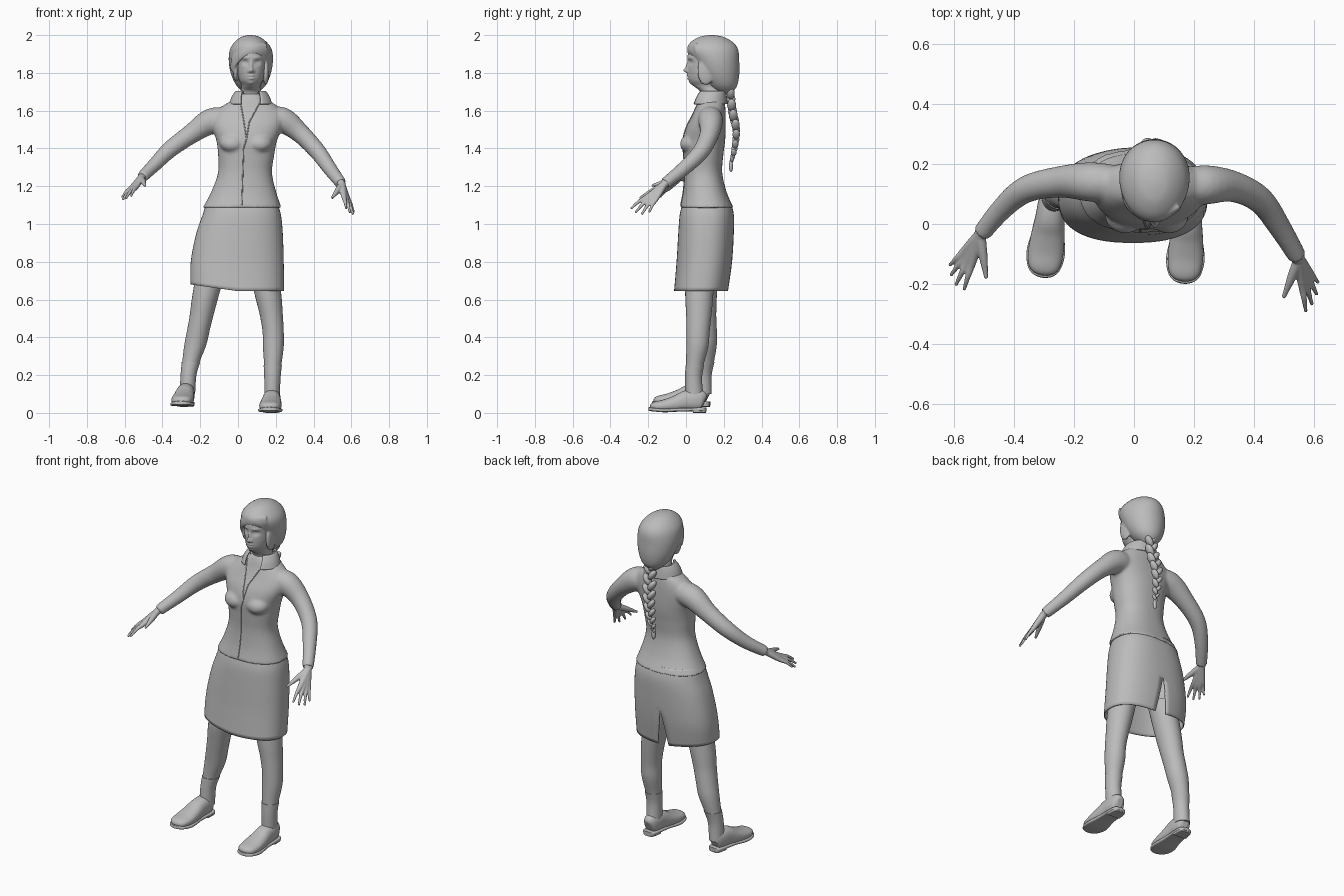
import bpy
import bmesh
from math import cos, sin, pi, exp, copysign
from mathutils import Vector, Matrix, Euler
from mathutils.bvhtree import BVHTree

if "Cube" in bpy.data.objects:
    bpy.data.objects.remove(bpy.data.objects["Cube"])

# One plain grey for the whole figure
grey = bpy.data.materials.new("plain grey")
grey.use_nodes = True
COLOUR = (0.5, 0.5, 0.5, 1)
grey.diffuse_color = COLOUR
grey.node_tree.nodes["Principled BSDF"].inputs["Base Color"].default_value = COLOUR


def interpolate(stations, steps):
    """Smooth path through stations of x, y, z, half width, half depth."""
    result = []
    last = len(stations) - 1
    for i in range(last):
        a, b, c, d = (stations[max(0, min(last, k))] for k in (i - 1, i, i + 1, i + 2))
        for s in range(steps):
            t = s / steps
            result.append([q + t / 2 * (r - p + t * (2 * p - 5 * q + 4 * r - w + t * (3 * (q - r) + w - p)))
                           for p, q, r, w in zip(a, b, c, d)])
    result.append(list(stations[-1]))
    return result


def loft(bm, stations, sides=32, follow=False, power=2, steps=5, gap=None, seam=0):
    """Skin oval sections; gap(z) leaves the tube open by that half angle at the seam."""
    path = interpolate(stations, steps)
    rings = []
    for i, (x, y, z, width, depth) in enumerate(path):
        u, v = Vector((1, 0, 0)), Vector((0, 1, 0))
        if follow:
            before, after = path[max(0, i - 1)], path[min(len(path) - 1, i + 1)]
            tangent = (Vector(after[:3]) - Vector(before[:3])).normalized()
            u = tangent.cross(Vector((0, 0, 1))).normalized()
            v = u.cross(tangent)
        g = gap(z) if gap else 0
        ring = []
        for j in range(sides + (1 if gap else 0)):
            a = seam + g + (2 * pi - 2 * g) * j / sides
            c, s = (copysign(abs(f) ** (2 / power), f) for f in (cos(a), sin(a)))
            ring.append(bm.verts.new(Vector((x, y, z)) + u * c * width + v * s * depth))
        rings.append(ring)
    for low, high in zip(rings, rings[1:]):
        for j in range(sides):
            k = (j + 1) % len(low)
            bm.faces.new((low[j], low[k], high[k], high[j]))
    if not gap:
        bm.faces.new(rings[0])
        bm.faces.new(rings[-1])


def ball(bm, centre, size, turn=(0, 0, 0)):
    matrix = Matrix.LocRotScale(Vector(centre), Euler(turn), Vector(size))
    bmesh.ops.create_uvsphere(bm, u_segments=20, v_segments=12, radius=1, matrix=matrix)


def finish(name, bm, voxel=0, smooth=0, thickness=0):
    bmesh.ops.remove_doubles(bm, verts=bm.verts, dist=0.0002)
    bmesh.ops.recalc_face_normals(bm, faces=bm.faces)
    for face in bm.faces:
        face.smooth = len(face.verts) < 5
    mesh = bpy.data.meshes.new(name)
    bm.to_mesh(mesh)
    bm.free()
    mesh.materials.append(grey)
    obj = bpy.data.objects.new(name, mesh)
    bpy.context.collection.objects.link(obj)
    if thickness:
        solid = obj.modifiers.new("thickness", "SOLIDIFY")
        solid.thickness = thickness
    if voxel:
        merge = obj.modifiers.new("merge", "REMESH")
        merge.mode = "VOXEL"
        merge.voxel_size = voxel
        merge.use_smooth_shade = True
    if smooth:
        relax = obj.modifiers.new("relax", "SMOOTH")
        relax.iterations = smooth
    return obj


# Jacket: torso, bust and sleeves merged together
bm = bmesh.new()
loft(bm, [(.022, .11, 1.085, .209, .142), (.03, .1, 1.17, .172, .115), (.037, .092, 1.27, .143, .1),
          (.043, .092, 1.36, .148, .105), (.046, .095, 1.44, .16, .112), (.05, .105, 1.51, .185, .105),
          (.057, .12, 1.57, .19, .09), (.062, .13, 1.62, .15, .078), (.066, .135, 1.66, .09, .07),
          (.067, .138, 1.69, .06, .06)], sides=48, power=2.3)
for x in (-.03, .115):
    ball(bm, (x, .03, 1.43), (.068, .064, .05), (.35, 0, 0))
loft(bm, [(-.04, .13, 1.55, .06, .06), (-.14, .14, 1.545, .066, .068), (-.25, .14, 1.475, .052, .052),
          (-.36, .115, 1.395, .045, .045), (-.44, .05, 1.315, .037, .037), (-.508, -.032, 1.248, .031, .031)],
     follow=True)
loft(bm, [(.15, .12, 1.55, .06, .06), (.235, .13, 1.55, .066, .068), (.33, .125, 1.48, .052, .052),
          (.42, .08, 1.385, .045, .045), (.485, -.01, 1.295, .038, .038), (.545, -.11, 1.215, .031, .031)],
     follow=True)
jacket = finish("jacket", bm, voxel=0.008, smooth=8)

# Turned collar, open at the front
bm = bmesh.new()
loft(bm, [(.067, .125, 1.635, .115, .095), (.067, .13, 1.675, .1, .086), (.068, .138, 1.705, .078, .074),
          (.068, .138, 1.69, .068, .066)], gap=lambda z: 0.45 + (z - 1.63) * 2, seam=-pi / 2)
finish("collar", bm, thickness=0.005)

# Raised lapel and closing edges laid on the jacket front
bpy.context.view_layer.update()
tree = BVHTree.FromObject(jacket, bpy.context.evaluated_depsgraph_get())


def edge(name, points):
    data = bpy.data.curves.new(name, "CURVE")
    data.dimensions = "3D"
    data.bevel_depth = 0.003
    data.materials.append(grey)
    spots = []
    for (x, z), (far_x, far_z) in zip(points, points[1:]):
        for i in range(12):
            t = i / 11
            hit = tree.ray_cast(Vector((x + t * (far_x - x), -1, z + t * (far_z - z))), Vector((0, 1, 0)))[0]
            if hit:
                spots.append(hit)
    line = data.splines.new("POLY")
    line.points.add(len(spots) - 1)
    for point, spot in zip(line.points, spots):
        point.co = (*spot, 1)
    bpy.context.collection.objects.link(bpy.data.objects.new(name, data))


edge("right_lapel_edge", [(.01, 1.66), (.03, 1.55), (.045, 1.45)])
edge("left_lapel_edge", [(.125, 1.66), (.06, 1.54), (.045, 1.45)])
edge("front_closing", [(.045, 1.45), (.03, 1.4), (.02, 1.1)])

# Skirt with a slit at the back
bm = bmesh.new()
loft(bm, [(.02, .11, 1.12, .185, .125), (.02, .11, 1.05, .207, .143), (.008, .106, .95, .229, .147),
          (-.004, .097, .8, .246, .147), (-.004, .08, .645, .248, .143)],
     sides=64, power=2.4, gap=lambda z: max(0, .86 - z) * 0.45, seam=pi / 2)
for v in bm.verts:
    if v.co.z < 0.8:
        v.co.z += max(0, -v.co.x) * (0.8 - v.co.z) * 0.9
finish("skirt", bm, thickness=0.006)

# Legs
LEGS = {
    "right": [(-.13, .085, .8, .08, .08), (-.172, .088, .62, .07, .075), (-.192, .093, .52, .063, .067),
              (-.209, .1, .44, .06, .063), (-.226, .105, .36, .058, .058), (-.249, .1, .27, .046, .048),
              (-.262, .09, .2, .039, .043), (-.268, .088, .1, .038, .045)],
    "left": [(.13, .075, .8, .08, .08), (.16, .07, .62, .07, .074), (.176, .068, .52, .061, .067),
             (.186, .064, .43, .056, .061), (.187, .06, .35, .055, .058), (.184, .046, .25, .045, .046),
             (.182, .04, .18, .04, .042), (.18, .045, .08, .038, .045)],
}
for side, stations in LEGS.items():
    bm = bmesh.new()
    loft(bm, stations)
    finish(side + "_leg", bm)
    # Short sock, a little wider than the ankle
    bm = bmesh.new()
    loft(bm, [(x, y, z, w + .003, d + .003) for x, y, z, w, d in stations[-3:]])
    finish(side + "_sock", bm)


# Shoes: rounded upper, welt sole and heel block
def shoe(side, x, y, z, lean):
    def place(table):
        return [(x + lean * (.1 - py), y + py, z + pz, w, h) for py, pz, w, h in table]
    bm = bmesh.new()
    loft(bm, place([(.1, .06, .015, .025), (.088, .064, .035, .05), (.05, .068, .045, .057),
                    (0, .064, .049, .054), (-.05, .05, .055, .044), (-.11, .038, .059, .034),
                    (-.16, .034, .052, .026), (-.182, .03, .034, .018), (-.19, .028, .01, .006)]),
         follow=True, power=2.3)
    finish(side + "_shoe_upper", bm)
    bm = bmesh.new()
    loft(bm, place([(.108, .018, .015, .01), (.095, .018, .038, .01), (.04, .018, .045, .01),
                    (-.03, .017, .05, .01), (-.11, .014, .064, .011), (-.165, .017, .055, .01),
                    (-.19, .02, .034, .01), (-.198, .021, .01, .009)]), follow=True, power=4)
    loft(bm, place([(.106, .01, .018, .01), (.095, .01, .036, .01), (.04, .01, .043, .01)]),
         follow=True, power=5)
    finish(side + "_shoe_sole", bm)


shoe("right", -.268, .02, .032, -.12)
shoe("left", .184, 0, 0, -.06)


# Hands: palm strips and fingers merged together
def hand(side, wrist, tips, thumb):
    bm = bmesh.new()
    wrist = Vector(wrist)
    for tip in tips:
        tip = Vector(tip)
        knuckle, joint = wrist.lerp(tip, .52), wrist.lerp(tip, .77) + Vector((0, 0, .006))
        loft(bm, [(*wrist.lerp(tip, -.2), .02, .02), (*wrist, .021, .019), (*knuckle, .014, .013),
                  (*joint, .0095, .0095), (*tip, .006, .006)], sides=14, follow=True)
        ball(bm, tip, [.007] * 3)
    thumb = Vector(thumb)
    loft(bm, [(*wrist, .018, .018), (*wrist.lerp(thumb, .5), .015, .015),
              (*thumb, .007, .007)], sides=14, follow=True)
    ball(bm, thumb, [.008] * 3)
    finish(side + "_hand", bm, voxel=0.004, smooth=3)


hand("right", (-.512, -.037, 1.244), [(-.565, -.215, 1.15), (-.592, -.2, 1.137), (-.608, -.168, 1.132),
                                      (-.612, -.135, 1.145)], (-.493, -.175, 1.205))
hand("left", (.549, -.118, 1.207), [(.572, -.288, 1.085), (.592, -.265, 1.064), (.608, -.232, 1.055),
                                    (.612, -.193, 1.066)], (.5, -.24, 1.14))

# Head and neck, with features pressed in or drawn out of the face
bm = bmesh.new()
loft(bm, [(.067, .14, 1.6, .065, .07), (.067, .138, 1.69, .055, .058), (.068, .12, 1.73, .05, .078),
          (.069, .107, 1.76, .062, .09), (.07, .11, 1.8, .073, .099), (.07, .118, 1.85, .08, .107),
          (.068, .125, 1.9, .085, .115), (.066, .13, 1.95, .07, .1), (.065, .13, 1.98, .03, .05)],
     sides=110, steps=9)
FEATURES = [  # sideways, height, spread across, spread up, push forward
    (0, 1.812, .013, .012, .022), (0, 1.835, .008, .022, .012), (0, 1.786, .018, .006, .008),
    (0, 1.77, .016, .006, .008), (0, 1.745, .02, .012, .006), (.032, 1.855, .016, .012, -.014),
    (.032, 1.853, .011, .006, .006), (.034, 1.88, .02, .006, .005), (.013, 1.806, .006, .006, .006)]
for v in bm.verts:
    if v.co.y < 0.1:
        push = sum(f * exp(-((abs(v.co.x - .07) - x) / w) ** 2 - ((v.co.z - z) / h) ** 2)
                   for x, z, w, h, f in FEATURES)
        v.co.y -= push
finish("head", bm)

# Hair cap with a swept fringe and side locks
bm = bmesh.new()
loft(bm, [(.07, .205, 1.69, .03, .035), (.069, .195, 1.73, .075, .075), (.068, .178, 1.79, .104, .104),
          (.068, .16, 1.86, .117, .122), (.068, .142, 1.92, .112, .135), (.067, .137, 1.96, .088, .115),
          (.066, .135, 1.99, .05, .065), (.066, .135, 2.0, .012, .015)], sides=48)
loft(bm, [(.15, .06, 1.93, .012, .03), (.09, .022, 1.925, .012, .026), (.03, .025, 1.907, .012, .026),
          (-.015, .06, 1.87, .012, .03), (-.03, .1, 1.82, .012, .03)], follow=True)
for x, low in ((-.012, 1.77), (.148, 1.75)):
    ball(bm, (x, .105, low + .06), (.016, .045, .075))
finish("hair", bm, voxel=0.006, smooth=3)

# Braid: crossing lobes shrinking down to a tuft
bm = bmesh.new()
path = interpolate([(.075, .235, 1.71, .026), (.072, .245, 1.6, .03), (.06, .266, 1.5, .026),
                    (.053, .257, 1.4, .02), (.05, .24, 1.33, .012)], 4)
for i, (x, y, z, size) in enumerate(path):
    side = 1 if i % 2 else -1
    ball(bm, (x + side * size * .55, y, z), (size * .62, size * .8, size * 1.25), (0, side * .6, 0))
ball(bm, (.05, .238, 1.305), (.013, .011, .03))
finish("braid", bm)
